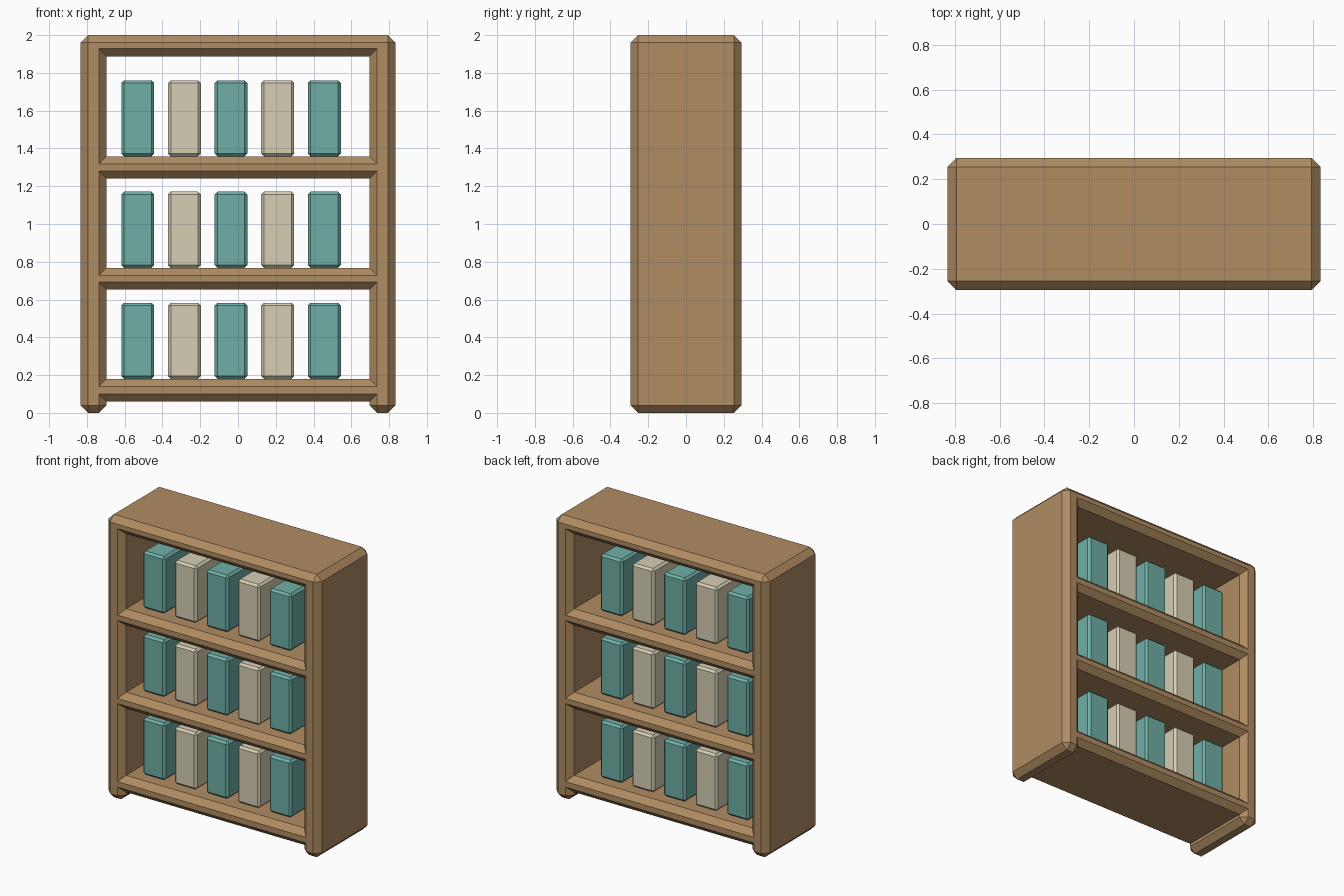
import bpy, bmesh
from mathutils import Vector

if "Cube" in bpy.data.objects:
    bpy.data.objects.remove(bpy.data.objects["Cube"])


def material(name, srgb):
    m = bpy.data.materials.new(name)
    m.diffuse_color = [((v / 255 + 0.055) / 1.055) ** 2.4 for v in srgb] + [1]
    m.use_nodes = True
    m.node_tree.nodes["Principled BSDF"].inputs["Base Color"].default_value = m.diffuse_color
    return m


wood = material("warm wood", (176, 140, 98))
teal = material("teal cover", (112, 175, 166))
cream = material("cream cover", (214, 206, 180))


def finish(name, bm, mat):
    bmesh.ops.recalc_face_normals(bm, faces=bm.faces)
    me = bpy.data.meshes.new(name)
    bm.to_mesh(me)
    bm.free()
    me.materials.append(mat)
    ob = bpy.data.objects.new(name, me)
    bpy.context.collection.objects.link(ob)
    return ob


# Frame: one solid with three through openings and chamfered outer edges
W, IN, D, C = 0.834, 0.697, 0.294, 0.04
NOTCH = 0.061
shelves = [(0.18, 0.652), (0.768, 1.24), (1.358, 1.888)]  # opening bottoms and tops

# Outlines run with the solid on their left
outlines = [[(-W, 0), (-IN, 0), (-IN, NOTCH), (IN, NOTCH), (IN, 0), (W, 0), (W, 2), (-W, 2)]]
outlines += [[(-IN, a), (-IN, b), (IN, b), (IN, a)] for a, b in shelves]

bm = bmesh.new()
flat_edges = {-1: [], 1: []}
for outline in outlines:
    pts = [Vector(p) for p in outline]
    n = len(pts)
    inset, full = [], []
    for i, p in enumerate(pts):
        d1 = (p - pts[i - 1]).normalized()
        d2 = (pts[(i + 1) % n] - p).normalized()
        inset.append(p + C * (Vector((-d1.y, d1.x)) + Vector((-d2.y, d2.x))))
        convex = d1.x * d2.y - d1.y * d2.x > 0
        full.append([p - C * d1, p + C * d2] if convex else [p])
    rims = []
    for s in (-1, 1):
        vi = [bm.verts.new((p.x, s * D, p.y)) for p in inset]
        vf = [[bm.verts.new((p.x, s * (D - C), p.y)) for p in grp] for grp in full]
        for i in range(n):
            j = (i + 1) % n
            bm.faces.new((vi[i], vi[j], vf[j][0], vf[i][-1]))
            if len(vf[i]) == 2:
                bm.faces.new((vi[i], vf[i][1], vf[i][0]))
            flat_edges[s].append(bm.edges.get((vi[i], vi[j])))
        rims.append([v for grp in vf for v in grp])
    a, b = rims
    for i in range(len(a)):
        j = (i + 1) % len(a)
        bm.faces.new((a[i], a[j], b[j], b[i]))
for s in (-1, 1):
    bmesh.ops.triangle_fill(bm, use_beauty=True, edges=flat_edges[s], normal=(0, s, 0))
finish("bookcase_frame", bm, wood)


# Books: chamfered blocks, five per shelf in alternating colours
def book(name, x, z, mat):
    bm = bmesh.new()
    bmesh.ops.create_cube(bm, size=1)
    for v in bm.verts:
        v.co = (x + v.co.x * 0.174, v.co.y * 0.374, z + (v.co.z + 0.5) * 0.403)
    bmesh.ops.bevel(bm, geom=bm.edges[:], offset=0.015, segments=1,
                    affect='EDGES', profile=0.5)
    finish(name, bm, mat)


for row, (z, top) in enumerate(shelves):
    for k in range(5):
        book(f"book_{row + 1}_{k + 1}", -0.037 + (k - 2) * 0.247, z,
             cream if k % 2 else teal)
